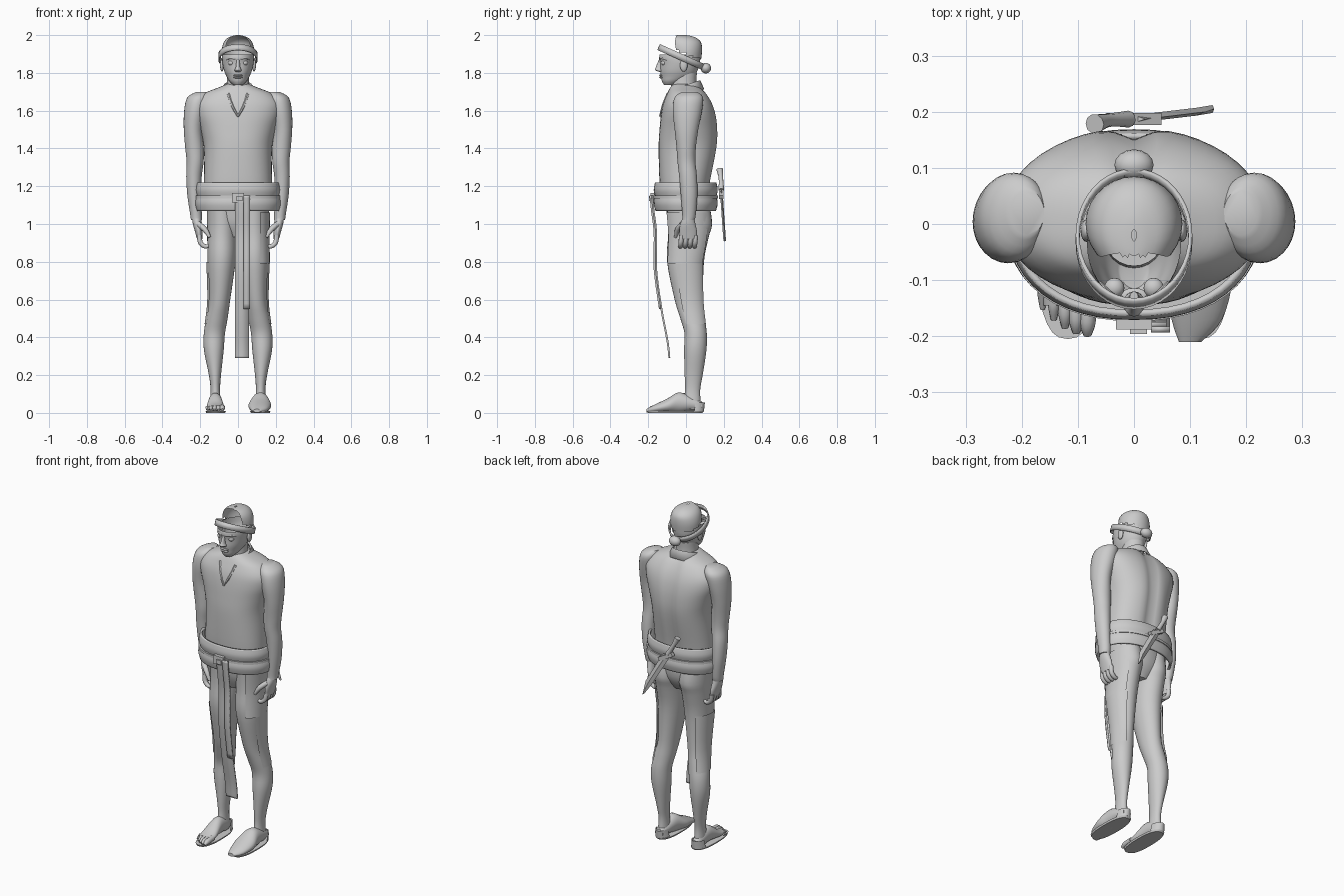
import bpy, bmesh, math
from mathutils import Vector, Matrix

old = bpy.data.objects.get("Cube")
if old:
    bpy.data.objects.remove(old, do_unlink=True)

clay = bpy.data.materials.new("plain grey")
clay.use_nodes = True
GREY = (0.6, 0.6, 0.6, 1)
clay.diffuse_color = GREY
clay.node_tree.nodes["Principled BSDF"].inputs["Base Color"].default_value = GREY


def finish(name, bm, sharp=50, recalc=True):
    """Turn a bmesh into a smooth shaded object."""
    if recalc:
        bmesh.ops.recalc_face_normals(bm, faces=bm.faces)
    mesh = bpy.data.meshes.new(name)
    bm.to_mesh(mesh)
    bm.free()
    mesh.materials.append(clay)
    ob = bpy.data.objects.new(name, mesh)
    bpy.context.collection.objects.link(ob)
    bpy.ops.object.select_all(action='DESELECT')
    ob.select_set(True)
    bpy.context.view_layer.objects.active = ob
    bpy.ops.object.shade_smooth_by_angle(angle=math.radians(sharp))
    return ob


def spline(rows, steps):
    """Catmull-Rom interpolation through rows of numbers."""
    out = []
    for i in range(len(rows) - 1):
        a, b, c, d = (rows[max(0, min(len(rows) - 1, i + k))] for k in (-1, 0, 1, 2))
        for s in range(steps):
            t = s / steps
            out.append([q + t * (r - p) / 2 + t * t * (p - 2.5 * q + 2 * r - d_ / 2)
                        + t ** 3 * (1.5 * (q - r) + (d_ - p) / 2)
                        for p, q, r, d_ in zip(a, b, c, d)])
    return out + [list(rows[-1])]


def skin(rings, closed=True, caps=True):
    """Bridge rings of points into a surface."""
    bm = bmesh.new()
    loops = [[bm.verts.new(p) for p in ring] for ring in rings]
    n = len(loops[0])
    for lo, hi in zip(loops, loops[1:]):
        for i in range(n if closed else n - 1):
            j = (i + 1) % n
            bm.faces.new((lo[i], lo[j], hi[j], hi[i]))
    if closed and caps:
        bm.faces.new(loops[0])
        bm.faces.new(loops[-1])
    return bm


def loft(rows, n=28, square=1.0, steps=4, caps=True, arc=None, along_y=False):
    """Rows are (level, centre x, half width, low, high) of oval sections."""
    rings = []
    start, end = arc or (0, 360)
    count = n + 1 if arc else n
    for level, cx, rx, low, high in spline(rows, steps):
        ring = []
        for i in range(count):
            a = math.radians(start + (end - start) * i / n)
            c, s = (math.copysign(abs(f(a)) ** square, f(a)) for f in (math.cos, math.sin))
            x, v = cx + rx * c, (low + high) / 2 + (high - low) / 2 * s
            ring.append((x, level, v) if along_y else (x, v, level))
        rings.append(ring)
    return skin(rings, arc is None, caps)


def tube(points, radii, n=10, steps=4):
    """Round tapered tube along a smooth path."""
    path = spline([(*p, r) for p, r in zip(points, radii)], steps)
    rings = []
    for i, (x, y, z, r) in enumerate(path):
        d = Vector(path[min(i + 1, len(path) - 1)][:3]) - Vector(path[max(i - 1, 0)][:3])
        q = d.to_track_quat('Z', 'Y')
        turn = [math.tau * k / n for k in range(n)]
        rings.append([Vector((x, y, z)) + q @ Vector((r * math.cos(a), r * math.sin(a), 0)) for a in turn])
    return skin(rings)


def ball(centre, size):
    bm = bmesh.new()
    bmesh.ops.create_uvsphere(bm, u_segments=16, v_segments=10, radius=1,
                              matrix=Matrix.Translation(centre) @ Matrix.Diagonal((*size, 1)))
    return bm


def box(centre, size, turn=0.0):
    bm = bmesh.new()
    bmesh.ops.create_cube(bm, size=1, matrix=Matrix.Translation(centre)
                          @ Matrix.Rotation(turn, 4, 'Y') @ Matrix.Diagonal((*size, 1)))
    return bm


def solid(ob, thickness, offset=-1):
    mod = ob.modifiers.new("thickness", 'SOLIDIFY')
    mod.thickness = thickness
    mod.offset = offset


def both(name, make):
    """Build a part for the left (+x) and mirror it to the right."""
    for side, sx in (("left", 1), ("right", -1)):
        bm = make()
        bmesh.ops.scale(bm, vec=(sx, 1, 1), verts=bm.verts)
        finish(f"{side}_{name}", bm)


# Shirt body with a spine groove
shirt = loft([(1.15, 0, .18, -.13, .12), (1.22, 0, .18, -.14, .13), (1.4, 0, .18, -.145, .165),
              (1.5, 0, .2, -.14, .17), (1.58, 0, .225, -.132, .16), (1.64, 0, .225, -.12, .14),
              (1.69, 0, .18, -.1, .11), (1.72, 0, .11, -.085, .08), (1.74, 0, .06, -.07, .05)],
             n=48, square=.85)
for v in shirt.verts:
    if v.co.y > .05:
        v.co.y -= .02 * math.exp(-(v.co.x / .03) ** 2)
finish("shirt", shirt)

# Sleeves and hands
both("sleeve", lambda: loft([
    (1.7, .19, .03, -.02, .06), (1.67, .21, .058, -.06, .09), (1.6, .225, .06, -.07, .085),
    (1.5, .237, .05, -.06, .065), (1.4, .23, .049, -.05, .052), (1.33, .227, .045, -.045, .05),
    (1.25, .233, .041, -.036, .058), (1.15, .232, .036, -.027, .06), (1.05, .222, .031, -.02, .052),
    (1.02, .22, .029, -.02, .045)]))
both("palm", lambda: loft([(1.04, .22, .024, -.015, .042), (1, .215, .024, -.03, .05),
                           (.96, .208, .02, -.035, .058), (.92, .203, .014, -.03, .055)]))
for k, finger in enumerate(("index", "middle", "ring", "little")):
    y = -.024 + .025 * k
    both(finger + "_finger", lambda: tube(
        [(.205, y, .94), (.198, y - .003, .9), (.17, y - .006, .88), (.145, y - .006, .895)],
        [.013, .013, .011, .007]))
both("thumb", lambda: tube([(.21, -.02, 1), (.175, -.045, .97), (.15, -.055, .93)], [.015, .014, .008]))

# Hips, legs and loose trouser panels
finish("hips", loft([(1.17, 0, .17, -.12, .12), (1.08, 0, .165, -.105, .13),
                     (1, 0, .15, -.09, .12), (.93, 0, .07, -.06, .08)]))
both("leg", lambda: loft([
    (1.1, .085, .08, -.1, .125), (1, .083, .081, -.095, .138), (.93, .085, .078, -.095, .12),
    (.8, .087, .074, -.1, .095), (.6, .097, .056, -.06, .09), (.5, .112, .057, -.03, .1),
    (.42, .125, .056, -.008, .11), (.33, .128, .052, -.01, .108), (.2, .122, .032, -.007, .088),
    (.12, .12, .025, -.005, .075), (.05, .12, .029, -.015, .078), (.02, .12, .028, -.015, .075)]))
both("trouser_panel", lambda: loft([(.8, .09, .078, -.1, .1), (.6, .102, .061, -.062, .1),
                                    (.47, .116, .061, -.03, .112)], arc=(-35, 65), n=10))
finish("left_thigh_panel", loft([(1.06, .09, .08, -.11, .13), (.93, .09, .078, -.1, .125),
                                 (.79, .091, .078, -.105, .1)], arc=(-70, 60), n=12))

# Covered left shoe and bare right foot on a sandal
finish("left_shoe", loft([
    (-.21, .1, .02, .002, .02), (-.17, .112, .045, 0, .042), (-.1, .115, .06, 0, .075),
    (-.04, .118, .047, 0, .108), (.02, .12, .038, .01, .09), (.085, .12, .026, .012, .06)], along_y=True))
finish("right_foot", loft([
    (-.145, -.117, .044, .012, .04), (-.1, -.12, .046, .01, .058), (-.03, -.12, .036, .01, .105),
    (.04, -.12, .031, .01, .09), (.088, -.12, .02, .015, .055)], along_y=True))
for k, name in enumerate(("big", "second", "third", "fourth", "small")):
    x, tip, r = -.083 - .02 * k, -.198 + .002 * k + .0024 * k * k, .015 - .0015 * k
    finish(f"right_{name}_toe", tube([(x, -.12, .03), (x, tip + .025, .026), (x, tip, .016)], [r, r, r * .5]))
both("sole", lambda: loft([(0, .118, .05, -.2, .088), (.01, .118, .054, -.205, .095)], steps=1, square=.8))
both("heel_guard", lambda: loft([(.01, .12, .042, -.03, .095), (.055, .12, .036, -.02, .1)],
                                arc=(10, 170), n=14))

# Wrapped belt: overlapping bands
for name, low, high, r in (("upper", 1.14, 1.22, .22), ("lower", 1.07, 1.15, .224)):
    mid = (low + high) / 2
    rows = [(z, 0, r + d, -.168 - d, .165 + d) for z, d in ((low, -.006), (mid, .003), (high, -.004))]
    solid(finish(name + "_belt_band", loft(rows, n=48, square=.9, caps=False)), .012)
finish("belt_ridge", loft([(z, 0, .225, -.173, .169) for z in (1.135, 1.15)], n=48, square=.9, steps=1))
finish("belt_buckle", box((0, -.178, 1.14), (.065, .02, .05)))
finish("belt_knot", box((.008, -.186, 1.135), (.03, .02, .025)))

# Hanging sash tails
for name, x0, x1, cut, dy in (("long", -.015, .058, 0, 0), ("short", .03, .064, 2, -.008)):
    path = [(-.18, 1.15), (-.172, 1.07), (-.158, .95), (-.158, .76), (-.13, .55), (-.098, .38), (-.088, .29)]
    path = spline(path[:len(path) - cut], 5)
    solid(finish(name + "_sash_tail", skin([[(x0, y + dy, z), (x1, y + dy, z)] for y, z in path], False)), .01, 0)

# Neck, collar and neckline
finish("neck", loft([(1.66, 0, .07, -.085, .07), (1.74, 0, .06, -.078, .055), (1.8, 0, .058, -.075, .058)]))
collar = []
for rx, ry, up in ((.066, .075, 0), (.075, .083, .012), (.105, .105, -.05)):
    ring = []
    for i in range(25):
        a = math.radians(-62 + 304 * i / 24)
        s = math.sin(a)
        ring.append((rx * math.cos(a), -.008 + ry * s, 1.722 + .03 * s + up * (1 - .25 * s)))
    collar.append(ring)
solid(finish("collar", skin(collar, False)), .008)
both("neckline_edge", lambda: tube([(.052, -.095, 1.69), (.03, -.122, 1.625), (0, -.138, 1.57)],
                                   [.008, .007, .005], n=6))

# Head, open at the brow beneath the headband
head = loft([(1.735, 0, .025, -.115, -.05), (1.755, 0, .045, -.127, -.01), (1.78, 0, .06, -.132, .04),
             (1.81, 0, .073, -.136, .06), (1.85, 0, .082, -.137, .072), (1.88, 0, .084, -.142, .076),
             (1.91, 0, .083, -.135, .076)], n=36)
gone = [f for f in head.faces if f.calc_center_median().z > 1.9]
bmesh.ops.delete(head, geom=gone, context='FACES')
finish("head", head)
finish("nose", loft([(1.805, 0, .014, -.14, -.12), (1.815, 0, .019, -.164, -.12), (1.83, 0, .012, -.16, -.12),
                     (1.87, 0, .008, -.144, -.12)], n=12))
for name, z in (("upper_lip", 1.787), ("lower_lip", 1.776)):
    finish(name, ball((0, -.128, z), (.025, .014, .006)))
both("eye", lambda: ball((.035, -.114, 1.853), (.018, .018, .015)))
both("brow", lambda: tube([(.012, -.138, 1.872), (.04, -.128, 1.876), (.062, -.103, 1.868)], [.005, .006, .003], n=6))
both("ear", lambda: ball((.085, -.012, 1.84), (.01, .02, .033)))

# Cap shell covering the back of the skull, open in front
cap = loft([(1.87, 0, .084, -.08, .08), (1.92, 0, .086, -.085, .085), (1.96, 0, .076, -.09, .08),
            (1.985, 0, .055, -.08, .055), (1.997, 0, .025, -.065, .02), (2, 0, .004, -.03, -.01)], caps=False)
gone = [f for f in cap.faces if f.calc_center_median().y < -.055
        or f.calc_center_median().z < 1.9 - .35 * f.calc_center_median().y]
bmesh.ops.delete(cap, geom=gone, context='FACES')
finish("cap", cap)

# Tilted headband with a knot ball behind
band = loft([(z, 0, .104, -.135, .125) for z in (-.017, .017)], n=40, steps=1, caps=False)
bmesh.ops.transform(band, matrix=Matrix.Translation((0, -.022, 1.882)) @ Matrix.Rotation(-.42, 4, 'X'), verts=band.verts)
solid(finish("headband", band), .007)
finish("headband_knot", ball((0, .105, 1.825), (.035, .028, .028)))

# Dagger tucked into the back of the belt
finish("dagger_handle", tube([(-.07, .178, 1.29), (-.045, .185, 1.24), (-.01, .187, 1.18)], [.018, .012, .015]))
finish("dagger_guard", box((0, .187, 1.165), (.1, .022, .022), .5))
finish("dagger_blade", skin([[(x - w, y, z - w / 2), (x, y - .007, z), (x + w, y, z + w / 2), (x, y + .007, z)]
                             for x, y, z, w in ((0, .187, 1.17, .02), (.11, .2, .98, .018), (.14, .205, .91, .003))]), 20)
